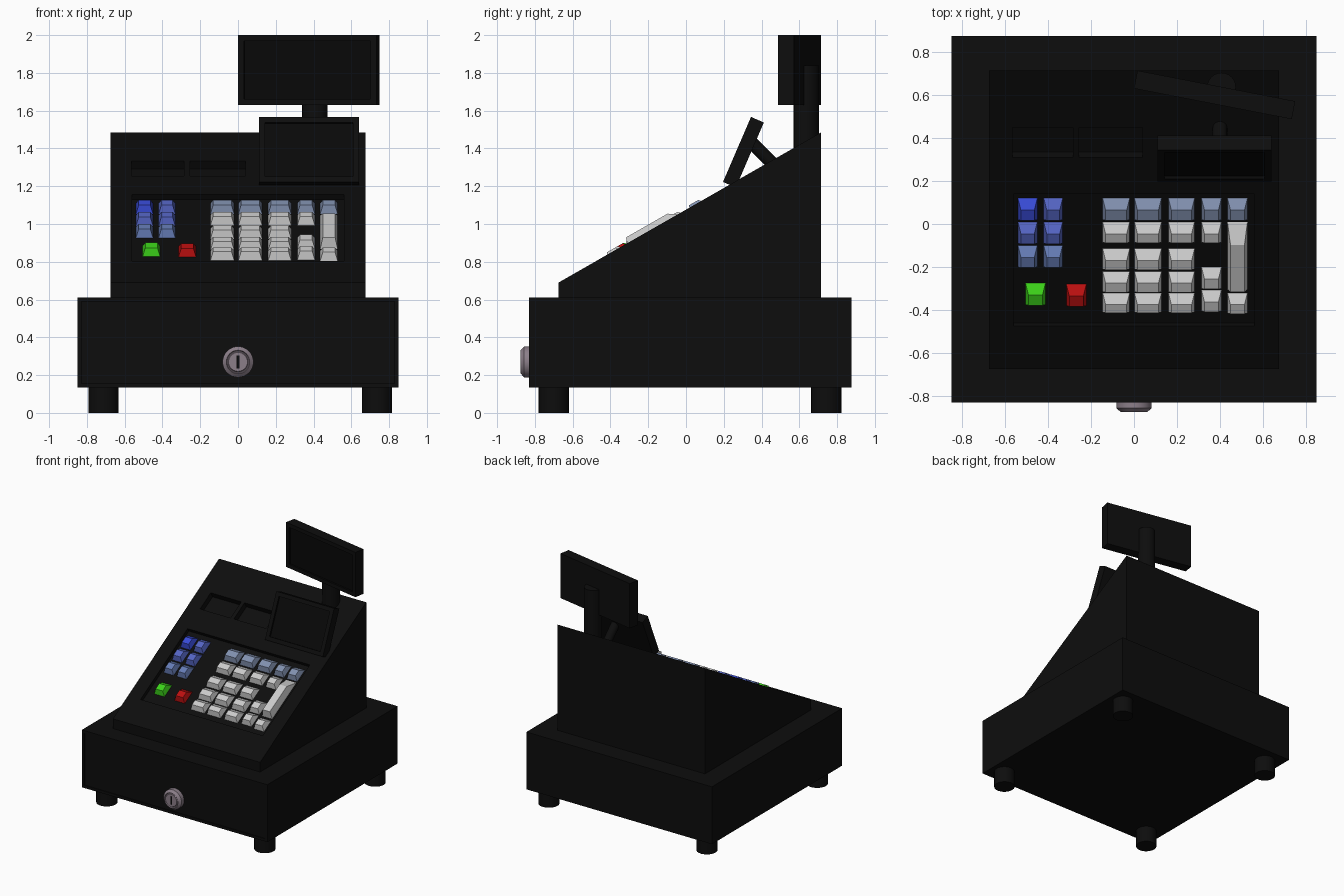
import bpy, bmesh, math
from mathutils import Matrix, Vector

if "Cube" in bpy.data.objects:
    bpy.data.objects.remove(bpy.data.objects["Cube"])

Y0, Z0 = -0.675, 0.69                      # lower edge of the sloped top
TH = math.atan2(1.485 - 0.69, 0.715 + 0.675)
SLOPE = Matrix.Translation((0, Y0, Z0)) @ Matrix.Rotation(TH, 4, 'X')


def mat(name, r, g, b):
    m = bpy.data.materials.new(name)
    m.diffuse_color = (r, g, b, 1)
    m.use_nodes = True
    m.node_tree.nodes["Principled BSDF"].inputs["Base Color"].default_value = m.diffuse_color
    return m


BLACK = mat("black_plastic", .004, .004, .004)
SCREEN = mat("dark_screen", .0025, .0025, .0025)
WHITE = mat("white_key", .58, .58, .58)
STEEL = mat("steel_blue_key", .22, .28, .43)
SLATE = mat("slate_blue_key", .13, .2, .46)
MID = mat("mid_blue_key", .09, .13, .55)
BLUE = mat("blue_key", .04, .07, .68)
GREEN = mat("green_key", .045, .65, .01)
RED = mat("red_key", .5, .005, .005)
METAL = mat("lock_metal", .26, .21, .25)


def finish(name, bm, m, matrix=None):
    bmesh.ops.recalc_face_normals(bm, faces=bm.faces)
    me = bpy.data.meshes.new(name)
    bm.to_mesh(me)
    bm.free()
    if matrix is not None:
        me.transform(matrix)
    ob = bpy.data.objects.new(name, me)
    bpy.context.collection.objects.link(ob)
    for x in (m if isinstance(m, list) else [m]):
        me.materials.append(x)
    return ob


def smooth(ob):
    bpy.ops.object.select_all(action='DESELECT')
    ob.select_set(True)
    bpy.context.view_layer.objects.active = ob
    bpy.ops.object.shade_smooth_by_angle(angle=math.radians(30))


def box_bm(lo, hi):
    bm = bmesh.new()
    bmesh.ops.create_cube(bm, size=1)
    for v in bm.verts:
        v.co = Vector([lo[i] + (v.co[i] + .5) * (hi[i] - lo[i]) for i in range(3)])
    return bm


def recess_front(bm, inset, depth, index=0):
    """Inset the -y face and push it inwards."""
    f = min(bm.faces, key=lambda f: f.calc_center_median().y)
    bmesh.ops.inset_region(bm, faces=[f], thickness=inset)
    f.material_index = index
    new = bmesh.ops.extrude_discrete_faces(bm, faces=[f])["faces"][0]
    bmesh.ops.translate(bm, verts=new.verts, vec=(0, depth, 0))
    bmesh.ops.remove_doubles(bm, verts=bm.verts, dist=1e-5)


def lathe(name, rings, m, matrix, seg=32):
    """Closed turned shape from (radius, height) rings."""
    bm = bmesh.new()
    loops = [[bm.verts.new((r * math.cos(2 * math.pi * i / seg), r * math.sin(2 * math.pi * i / seg), h))
              for i in range(seg)] for r, h in rings]
    for a, b in zip(loops, loops[1:]):
        for i in range(seg):
            j = (i + 1) % seg
            bm.faces.new((a[i], a[j], b[j], b[i]))
    bm.faces.new(loops[0])
    bm.faces.new(loops[-1])
    ob = finish(name, bm, m, matrix)
    smooth(ob)
    return ob


def rod(name, a, b, r, m):
    a, b = Vector(a), Vector(b)
    d = b - a
    rot = d.to_track_quat('Z', 'Y').to_matrix().to_4x4()
    return lathe(name, [(r, 0), (r, d.length)], m, Matrix.Translation(a) @ rot, 24)


def slope_v(y, w=0.0):
    """World y to distance along the slope, at height w off it."""
    return (y - Y0 + w * math.sin(TH)) / math.cos(TH)


# cash drawer with a slightly sunk front
bm = box_bm((-.85, -.83, .135), (.85, .875, .61))
recess_front(bm, .03, .008)
finish("cash_drawer", bm, BLACK)

# feet
for sx, x in (("left", -.712), ("right", .736)):
    for sy, y in (("front", -.70), ("back", .743)):
        rod(f"{sy}_{sx}_foot", (x, y, 0), (x, y, .14), .08, BLACK)

# sloped body
bm = bmesh.new()
prof = [(-.675, .61), (-.675, .69), (.715, 1.485), (.715, .61)]
f = bm.faces.new([bm.verts.new((-.675, y, z)) for y, z in prof])
ext = bmesh.ops.extrude_face_region(bm, geom=[f])["geom"]
bmesh.ops.translate(bm, verts=[g for g in ext if isinstance(g, bmesh.types.BMVert)], vec=(1.35, 0, 0))
body = finish("sloped_body", bm, BLACK)

# keyboard recess and two receipt wells
DEPTH = .03
for i, (x0, x1, y0, y1, d) in enumerate([(-.56, .56, -.475, .14, DEPTH),
                                         (-.565, -.285, .31, .45, .05),
                                         (-.255, .04, .31, .45, .05)]):
    cut = finish(f"recess_cutter_{i}", box_bm((x0, slope_v(y0), -d), (x1, slope_v(y1), .1)), BLACK, SLOPE)
    cut.hide_render = True
    mod = body.modifiers.new("recess", 'BOOLEAN')
    mod.operation, mod.solver, mod.object = 'DIFFERENCE', 'EXACT', cut
    bpy.context.view_layer.objects.active = body
    bpy.ops.object.modifier_apply(modifier=mod.name)
    bpy.data.objects.remove(cut)


# keys: tapered blocks with a long rear slant
def key(name, x0, x1, y0, y1, m, h=.042, rear=.04):
    v0, v1 = slope_v(y0, -DEPTH), slope_v(y1, -DEPTH)
    bm = box_bm((x0, v0, -DEPTH), (x1, v1, h - DEPTH))
    for v in bm.verts:
        if v.co.z > -DEPTH + 1e-4:
            v.co.x += .014 if v.co.x < (x0 + x1) / 2 else -.014
            v.co.y += .02 if v.co.y < (v0 + v1) / 2 else -rear
    finish(name, bm, m, SLOPE)


ROWS = [(.02, .12), (-.085, .01), (-.21, -.115), (-.315, -.22), (-.41, -.32)]
COLS = [(-.146, -.02), (.002, .128), (.16, .282)]
for c, (x0, x1) in enumerate(COLS):
    for r, (y0, y1) in enumerate(ROWS):
        key(f"number_key_{r}_{c}", x0, x1, y0, y1, WHITE if r else STEEL)
for r, (y0, y1) in enumerate([ROWS[0], ROWS[1], (-.3, -.2), (-.405, -.307)]):
    key(f"operator_key_{r}", .314, .407, y0, y1, WHITE if r else STEEL)
key("corner_key_top", .435, .528, .02, .12, STEEL)
key("tall_key", .435, .528, -.305, .01, WHITE, .06, .09)
key("corner_key_bottom", .435, .528, -.415, -.32, WHITE)

LEFT = [((.02, .12), (BLUE, MID)), ((-.09, .01), (MID, MID)), ((-.2, -.1), (SLATE, SLATE))]
for r, ((y0, y1), mats) in enumerate(LEFT):
    for c, (x0, x1) in enumerate([(-.54, -.45), (-.42, -.332)]):
        key(f"function_key_{r}_{c}", x0, x1, y0, y1, mats[c])
key("green_confirm_key", -.505, -.412, -.375, -.275, GREEN)
key("red_cancel_key", -.315, -.222, -.38, -.28, RED)


# displays with sunk screens
def display(name, w, h, t, matrix):
    bm = box_bm((-w / 2, -t / 2, -h / 2), (w / 2, t / 2, h / 2))
    recess_front(bm, .045, .015, 1)
    finish(name, bm, [BLACK, SCREEN], matrix)


display("operator_display", .53, .375, .074,
        Matrix.Translation((.375, .304, 1.38)) @ Matrix.Rotation(-math.radians(23.3), 4, 'X'))
rod("operator_display_arm", (.4, .34, 1.438), (.4, .51, 1.268), .034, BLACK)
display("customer_display", .748, .37, .085,
        Matrix.Translation((.375, .601, 1.815)) @ Matrix.Rotation(-math.radians(11), 4, 'Z'))
rod("customer_display_post", (.407, .637, 1.35), (.407, .637, 1.84), .067, BLACK)

# drawer lock
lock = Matrix.Translation((0, -.815, .27)) @ Matrix.Rotation(math.radians(90), 4, 'X')
lathe("drawer_lock", [(.082, 0), (.082, .042), (.062, .06), (.058, .052), (.054, .052), (.05, .058)], METAL, lock)
finish("keyhole", box_bm((-.008, -.8745, .235), (.008, -.87, .305)), SCREEN)
